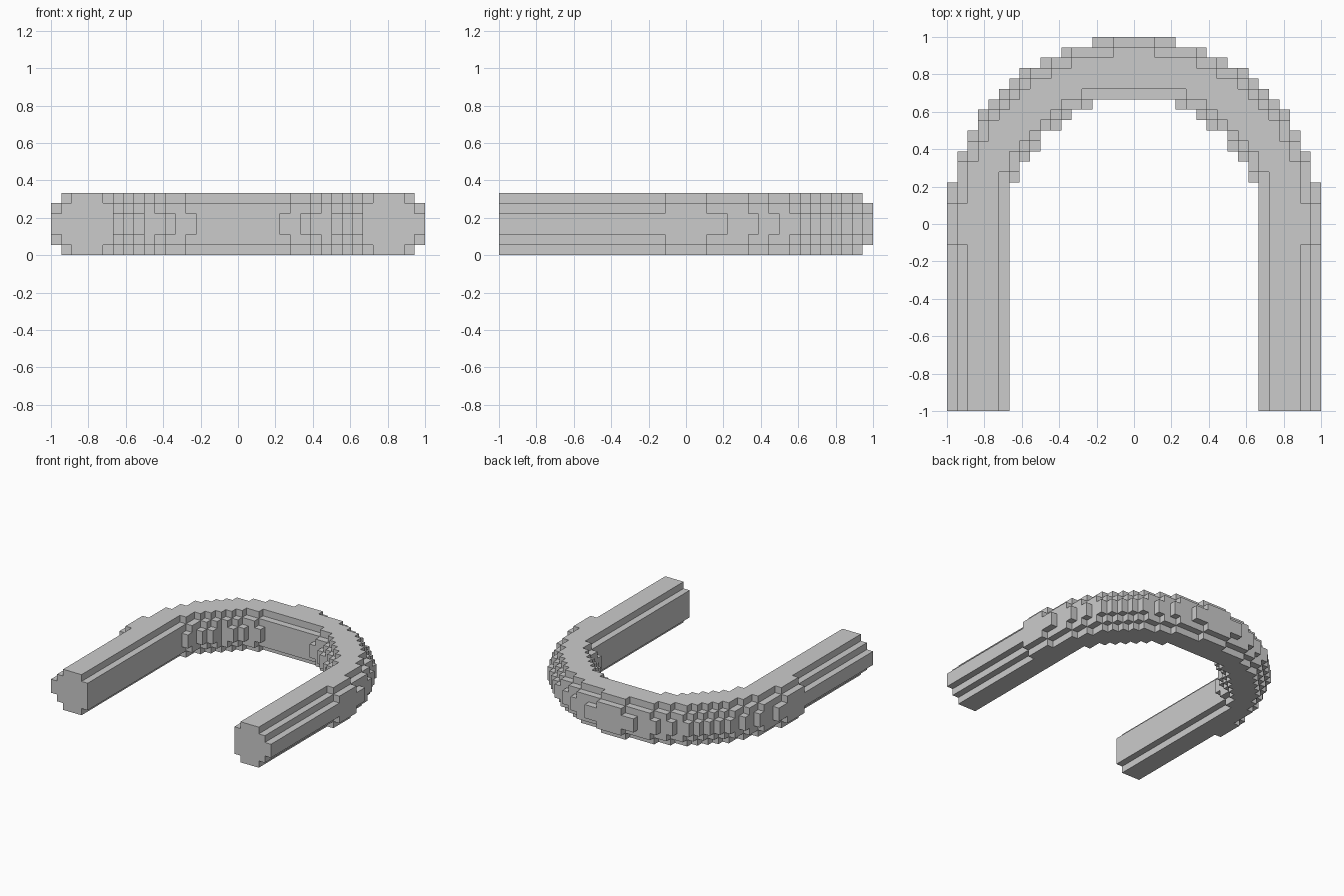
import bpy, bmesh, math

if "Cube" in bpy.data.objects:
    bpy.data.objects.remove(bpy.data.objects["Cube"])

# Blocky U-shaped tube: half torus plus two straight legs, on a 36 x 36 x 6 cell grid
N, H = 18, 3
CELL = 1 / N
RING, TUBE = 15, 3
# Leg cross-section: half-height in cells for each column away from x = 0
LEG = {12: 2, 13: 3, 14: 3, 15: 3, 16: 2, 17: 1}


def filled(i, j, k):
    x, y, z = abs(i + 0.5), j + 0.5, abs(k + 0.5)
    if not (x < N and -N < y < N and z < H):
        return False
    in_arch = y > -4 and (math.hypot(x, y) - RING) ** 2 + z * z < TUBE ** 2
    in_leg = y < 0 and z < LEG.get(int(x), 0)
    return in_arch or in_leg


# Outer skin: one quad wherever a filled cell meets an empty one
bm = bmesh.new()
corners = {}


def vert(p):
    if p not in corners:
        corners[p] = bm.verts.new((p[0] * CELL, p[1] * CELL, (p[2] + H) * CELL))
    return corners[p]


for i in range(-N, N):
    for j in range(-N, N):
        for k in range(-H, H):
            if not filled(i, j, k):
                continue
            for axis in range(3):
                for side in (0, 1):
                    near = [i, j, k]
                    near[axis] += 2 * side - 1
                    if filled(*near):
                        continue
                    quad = []
                    for a, b in ((0, 0), (1, 0), (1, 1), (0, 1)):
                        p = [i, j, k]
                        p[axis] += side
                        p[(axis + 1) % 3] += a
                        p[(axis + 2) % 3] += b
                        quad.append(vert(tuple(p)))
                    bm.faces.new(quad if side else quad[::-1])

# Merge the flat areas into single faces
bmesh.ops.dissolve_limit(bm, angle_limit=0.01, verts=bm.verts[:], edges=bm.edges[:])

mesh = bpy.data.meshes.new("blocky_arch")
bm.to_mesh(mesh)
bm.free()
grey = bpy.data.materials.new("light grey")
grey.diffuse_color = (0.6, 0.6, 0.6, 1)
grey.use_nodes = True
grey.node_tree.nodes["Principled BSDF"].inputs["Base Color"].default_value = grey.diffuse_color
mesh.materials.append(grey)
arch = bpy.data.objects.new("blocky_arch", mesh)
bpy.context.collection.objects.link(arch)
